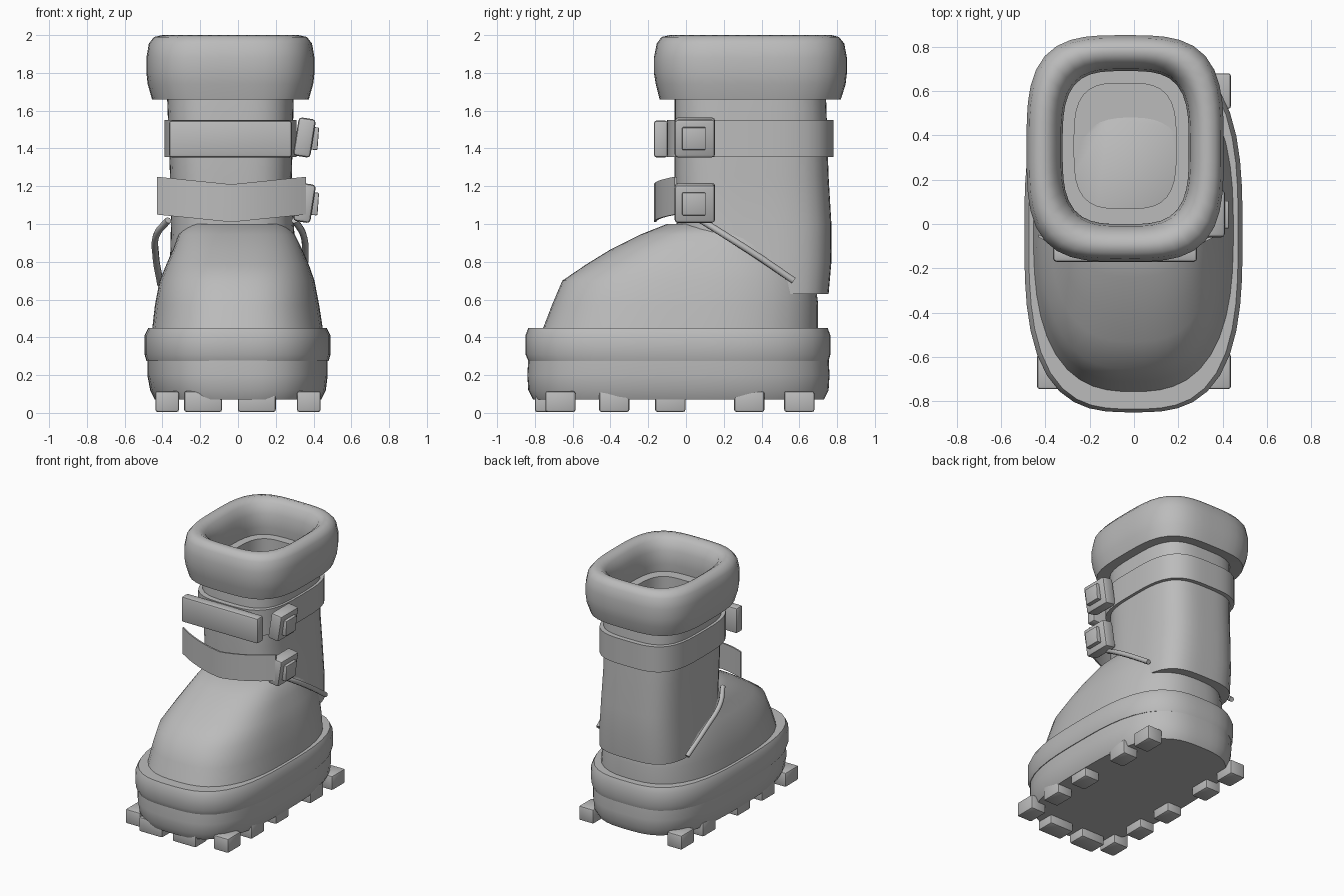
import bpy, bmesh, math
from mathutils import Vector

old = bpy.data.objects.get("Cube")
if old:
    bpy.data.objects.remove(old, do_unlink=True)

grey = bpy.data.materials.new("boot_grey")
grey.use_nodes = True
COLOUR = (0.5, 0.5, 0.5, 1)
grey.diffuse_color = COLOUR
grey.node_tree.nodes["Principled BSDF"].inputs["Base Color"].default_value = COLOUR


def finish(bm, name, angle=35):
    bmesh.ops.recalc_face_normals(bm, faces=bm.faces)
    mesh = bpy.data.meshes.new(name)
    bm.to_mesh(mesh)
    bm.free()
    obj = bpy.data.objects.new(name, mesh)
    bpy.context.collection.objects.link(obj)
    mesh.materials.append(grey)
    bpy.ops.object.select_all(action='DESELECT')
    obj.select_set(True)
    bpy.context.view_layer.objects.active = obj
    bpy.ops.object.shade_smooth_by_angle(angle=math.radians(angle))
    return obj


def oval(x0, x1, y0, y1, z, power, count=48):
    """Rounded rectangle ring, described by its limits."""
    ring = []
    for i in range(count):
        a = 2 * math.pi * i / count
        c, s = math.cos(a), math.sin(a)
        r = (abs(c) ** power + abs(s) ** power) ** (-1 / power)
        ring.append(Vector(((x0 + x1) / 2 + (x1 - x0) / 2 * r * c,
                            (y0 + y1) / 2 + (y1 - y0) / 2 * r * s, z)))
    return ring


def loft(name, rings, power, caps=True, closed=False, angle=35):
    """Skin a stack of ovals, each (x0, x1, y0, y1, z)."""
    bm = bmesh.new()
    loops = [[bm.verts.new(p) for p in oval(*r, power)] for r in rings]
    pairs = list(zip(loops, loops[1:])) + ([(loops[-1], loops[0])] if closed else [])
    for a, b in pairs:
        for i in range(len(a)):
            j = (i + 1) % len(a)
            bm.faces.new((a[i], a[j], b[j], b[i]))
    if caps and not closed:
        bm.faces.new(loops[0])
        bm.faces.new(loops[-1])
    return finish(bm, name, angle)


def block(name, centre, size, bevel=0.012, tilt=0):
    bm = bmesh.new()
    bmesh.ops.create_cube(bm, size=1)
    bmesh.ops.scale(bm, vec=size, verts=bm.verts)
    bmesh.ops.bevel(bm, geom=bm.edges[:], offset=bevel, segments=2, affect='EDGES', profile=0.5)
    obj = finish(bm, name)
    obj.location = centre
    obj.rotation_euler.y = tilt
    return obj


# Sole and the welt band above it
loft("sole", [(-.44, .44, -.81, .73, .07), (-.465, .465, -.835, .755, .12),
              (-.48, .475, -.84, .76, .20), (-.48, .475, -.835, .755, .29)], 3)
loft("welt", [(-.485, .48, -.835, .755, .275), (-.495, .49, -.85, .765, .31),
              (-.495, .49, -.85, .765, .41), (-.475, .47, -.835, .75, .45)], 3)

# Tread lugs along both sides and under the toe
for side in (-1, 1):
    for y in (-.665, -.38, -.083, .335, .60):
        block("side_lug", (side * .375, y, .06), (.125, .16, .11))
for x in (-.185, .10):
    block("toe_lug", (x, -.73, .06), (.20, .14, .11))

# Foot upper
loft("upper", [(-.455, .45, -.76, .70, .44), (-.44, .43, -.71, .70, .57),
               (-.415, .405, -.655, .685, .70), (-.38, .375, -.53, .64, .785),
               (-.345, .34, -.40, .58, .865), (-.315, .30, -.24, .54, .945),
               (-.27, .24, -.10, .48, 1.0)], 2.7, angle=45)

# Hollow shaft: outer wall, rim and inner wall
loft("shaft", [(-.36, .32, -.02, .755, .63), (-.36, .31, -.04, .77, .80),
               (-.355, .295, -.05, .77, 1.0), (-.36, .285, -.06, .755, 1.25),
               (-.375, .295, -.06, .742, 1.66), (-.37, .29, -.05, .735, 1.74),
               (-.27, .19, .07, .635, 1.74), (-.27, .19, .07, .635, 1.0)], 3.4)

# Padded collar
loft("collar", [(-.455, .375, -.14, .82, 1.66), (-.478, .398, -.16, .845, 1.74),
                (-.485, .405, -.17, .852, 1.80), (-.485, .405, -.17, .852, 1.88),
                (-.472, .392, -.155, .838, 1.955), (-.445, .365, -.13, .81, 1.99),
                (-.40, .32, -.085, .77, 2.0), (-.36, .28, -.04, .73, 1.97),
                (-.33, .255, -.01, .70, 1.90), (-.322, .247, 0, .69, 1.80),
                (-.34, .26, -.02, .71, 1.67)], 3.4, closed=True, angle=60)

# Upper strap band, with a stiff plate in front
loft("upper_strap", [(-.36, .28, -.05, .74, 1.355), (-.39, .31, -.10, .782, 1.355),
                     (-.39, .31, -.10, .782, 1.55), (-.36, .28, -.05, .74, 1.55)], 3.4, closed=True)
block("strap_plate", (-.04, -.133, 1.45), (.65, .075, .195), .015)

# Lower strap, a thin bowed strip
bm = bmesh.new()
columns = []
for i in range(17):
    t = i / 8 - 1
    x, y, z = -.035 + .395 * t, -.17 + .11 * t * t, 1.01 + .04 * abs(t)
    columns.append([bm.verts.new(p) for p in
                    ((x, y, z), (x, y, z + .2), (x, y + .012, z + .2), (x, y + .012, z))])
for a, b in zip(columns, columns[1:]):
    for k in range(4):
        bm.faces.new((a[k], a[(k + 1) % 4], b[(k + 1) % 4], b[k]))
bm.faces.new(columns[0])
bm.faces.new(columns[-1])
finish(bm, "lower_strap")

# Buckles
for z in (1.458, 1.112):
    block("buckle", (.352, .047, z), (.092, .215, .205), .018, math.radians(9))
    block("buckle_button", (.40, .042, z - .005), (.05, .125, .12), .006, math.radians(4))


# Piping running from the instep down to the heel
def piping(name, points):
    curve = bpy.data.curves.new(name, 'CURVE')
    curve.dimensions = '3D'
    curve.bevel_depth = .018
    curve.bevel_resolution = 2
    curve.use_fill_caps = True
    spline = curve.splines.new('BEZIER')
    spline.bezier_points.add(len(points) - 1)
    for bp, p in zip(spline.bezier_points, points):
        bp.co = p
        bp.handle_left_type = bp.handle_right_type = 'AUTO'
    obj = bpy.data.objects.new(name, curve)
    bpy.context.collection.objects.link(obj)
    curve.materials.append(grey)


piping("left_piping", [(.30, .08, 1.02), (.345, .20, .945), (.355, .38, .83), (.345, .57, .70)])
piping("right_piping", [(-.37, .08, 1.02), (-.43, .20, .945), (-.435, .38, .83), (-.41, .57, .68)])
